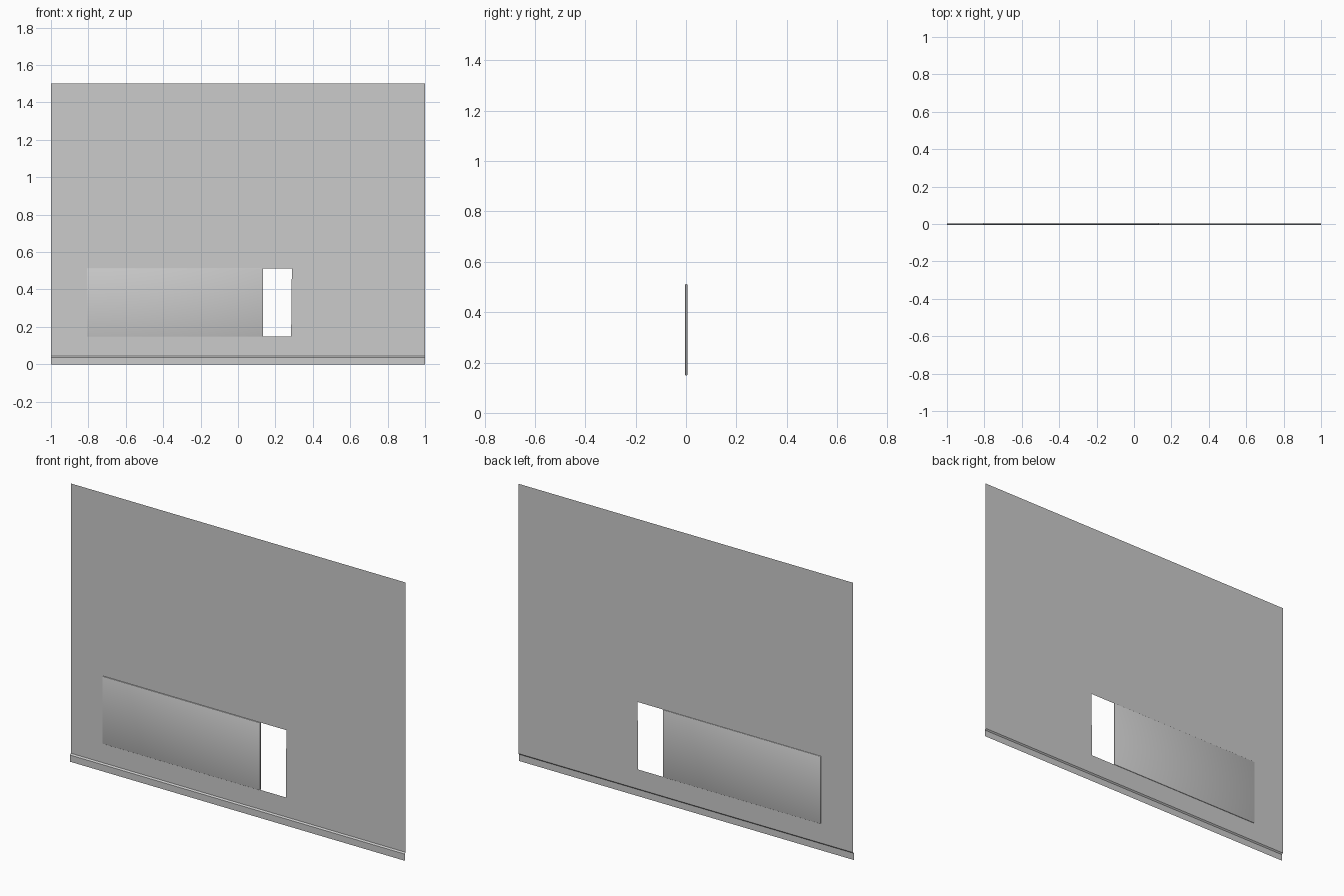
import bpy, bmesh

if "Cube" in bpy.data.objects:
    bpy.data.objects.remove(bpy.data.objects["Cube"])

HOLE = (-0.805, 0.288, 0.148, 0.512)   # x0, x1, z0, z1 of the opening


def finish(bm, name):
    mesh = bpy.data.meshes.new(name)
    bm.to_mesh(mesh)
    bm.free()
    obj = bpy.data.objects.new(name, mesh)
    bpy.context.collection.objects.link(obj)
    return obj


# wall sheet: stepped (y, z) profile swept along x, one cell left open
x0, x1, z0, z1 = HOLE
columns = [-1.0, x0, x1, 1.0]
profile = [(-0.005, 0.0), (-0.005, 0.036), (0.002, 0.043),
           (0.002, z0), (0.002, z1), (0.002, 1.5)]
bm = bmesh.new()
rows = [[bm.verts.new((x, y, z)) for x in columns] for y, z in profile]
rows[3][2].co.x -= 0.004               # slightly slanted right edge
for j in range(len(rows) - 1):
    for i in range(3):
        if (i, j) != (1, 3):
            bm.faces.new((rows[j][i], rows[j][i + 1],
                          rows[j + 1][i + 1], rows[j + 1][i]))
finish(bm, "wall_sheet")

# sliding pane: thin slab leaving the right end of the opening clear
px0, px1 = -0.808, 0.134
bm = bmesh.new()
bmesh.ops.create_cube(bm, size=1.0)
for v in bm.verts:
    v.co.x = px1 if v.co.x > 0 else px0
    v.co.y = 0.005 if v.co.y > 0 else -0.003
    v.co.z = z1 if v.co.z > 0 else z0
pane = finish(bm, "sliding_pane")
bevel = pane.modifiers.new("soft_rim", 'BEVEL')
bevel.width = 0.002
bevel.segments = 2
for p in pane.data.polygons:
    p.use_smooth = True
